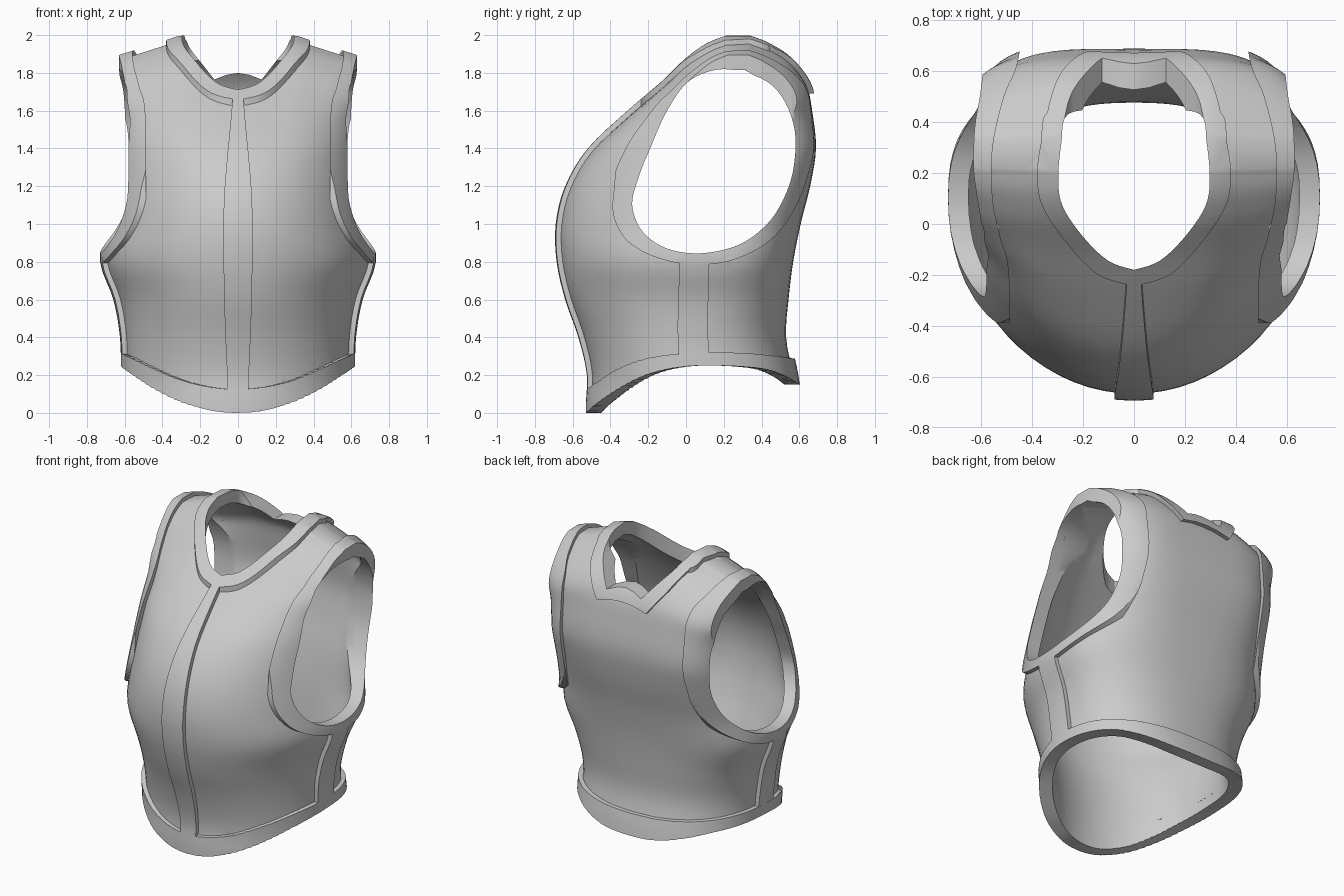
import bpy, bmesh, math
from mathutils import Vector

if "Cube" in bpy.data.objects:
    bpy.data.objects.remove(bpy.data.objects["Cube"])

# Torso sections: z, half width, front y, back y, centre y, front and back roundness
ROWS = [
    (-.25, .62, -.50, .62, .05, 2, 2.4), (0, .62, -.53, .62, .05, 2, 2.4),
    (.2, .62, -.525, .595, .05, 2, 2.4), (.4, .625, -.57, .557, .05, 2, 2.4),
    (.6, .66, -.64, .57, .08, 2, 2.5), (.8, .73, -.685, .595, .1, 2, 2.6),
    (1.0, .70, -.69, .635, .1, 2, 2.8), (1.2, .67, -.64, .685, .1, 2, 3.3),
    (1.4, .65, -.52, .715, .1, 2.1, 4), (1.6, .65, -.31, .695, .2, 2.7, 4),
    (1.75, .69, -.135, .66, .24, 3.4, 4), (1.88, .72, 0, .56, .27, 4, 4),
    (1.96, .74, .11, .44, .28, 4, 4), (2.0, .75, .21, .34, .28, 4, 4)]
N = 72
TRIM, PANEL, INNER = 0.0, -.027, -.08
cutters = []


def smooth(pts, closed=False, sub=5):
    """Catmull-Rom curve through points of any dimension."""
    n, out = len(pts), []
    for i in range(n if closed else n - 1):
        q = [pts[(i + k) % n] if closed else pts[min(max(i + k, 0), n - 1)] for k in (-1, 0, 1, 2)]
        for s in range(sub):
            t = s / sub
            out.append(tuple(.5 * (2 * b + (c - a) * t + (2 * a - 5 * b + 4 * c - d) * t * t
                                   + (3 * b - a - 3 * c + d) * t ** 3) for a, b, c, d in zip(*q)))
    return out if closed else out + [tuple(pts[-1])]


def both_sides(half):
    half = smooth(half)
    return half + [(-x, y) for x, y in reversed(half[1:-1])]


def add_torso(bm, off, inside):
    """Closed torso solid, its outline offset by off."""
    rows = smooth(ROWS, sub=4)
    m = len(rows)
    prof = [Vector((r[2], r[0])) for r in rows] + [Vector((r[3], r[0])) for r in reversed(rows)]
    moved = []
    for i, p in enumerate(prof):
        d = (prof[min(i + 1, 2 * m - 1)] - prof[max(i - 1, 0)]).normalized()
        moved.append(p + Vector((-d.y, d.x)) * off)
    rings = []
    for i, (z, a, yf, yb, yc, nf, nb) in enumerate(rows):
        (yf, zf), (yb, zb) = moved[i], moved[2 * m - 1 - i]
        if i == 0:
            zf = zb = z + (.08 if inside else 0)
        zm, a, ring = (zf + zb) / 2, a + off, []
        for k in range(N):
            c, s = math.cos(2 * math.pi * k / N), math.sin(2 * math.pi * k / N)
            n = nb if s > 0 else nf
            x = a * math.copysign(abs(c) ** (2 / n), c) if abs(c) > 1e-6 else 0
            w = abs(s) ** (2 / n) if abs(s) > 1e-6 else 0
            ye, ze = (yb, zb) if s > 0 else (yf, zf)
            zz = zm + (ze - zm) * w
            drop = .32 * max(0, abs(x) - .3) * min(1, max(0, (zz - 1.3) / .6))
            ring.append(bm.verts.new((x, yc + (ye - yc) * w, zz - drop)))
        rings.append(ring)
    faces = [bm.faces.new(rings[0])]
    for r0, r1 in zip(rings, rings[1:]):
        faces += [bm.faces.new((r0[k - 1], r0[k], r1[k], r1[k - 1])) for k in range(N)]
    top = rings[-1]
    for k in range(N // 2):
        vs = [top[k], top[k + 1], top[N - k - 1], top[(N - k) % N]]
        faces.append(bm.faces.new(list(dict.fromkeys(vs))))
    bmesh.ops.recalc_face_normals(bm, faces=faces)
    if inside:
        bmesh.ops.reverse_faces(bm, faces=faces)


def to_object(bm, name):
    me = bpy.data.meshes.new(name)
    bm.to_mesh(me)
    bm.free()
    ob = bpy.data.objects.new(name, me)
    bpy.context.collection.objects.link(ob)
    if name == "cutter":
        ob.hide_render = True
        cutters.append(ob)
    return ob


def shell(name, off):
    bm = bmesh.new()
    add_torso(bm, off, False)
    add_torso(bm, INNER, True)
    return to_object(bm, name)


def loft(rings):
    """Cutter from stacked rings with capped ends."""
    bm = bmesh.new()
    rings = [[bm.verts.new(p) for p in r] for r in rings]
    bm.faces.new(rings[0])
    bm.faces.new(rings[-1])
    for a, b in zip(rings, rings[1:]):
        for i in range(len(a)):
            bm.faces.new((a[i - 1], a[i], b[i], b[i - 1]))
    bmesh.ops.recalc_face_normals(bm, faces=bm.faces)
    return to_object(bm, "cutter")


def prism(pts, axis, lo, hi):
    return loft([[(*p[:axis], h, *p[axis:]) for p in pts] for h in (lo, hi)])


def hem(curve):
    """Cutter below a wavy hem, its height given as (front-to-back fraction, z)."""
    half = [(math.asin(max(-1, min(1, s))), z) for s, z in smooth(curve)]
    loop = [(math.cos(t), math.sin(t), z) for t, z in half]
    loop += [(-c, s, z) for c, s, z in reversed(loop[1:-1])]
    ring = lambda k, f: [(.62 * k * c, .05 + .57 * k * s, f(z)) for c, s, z in loop]
    return loft([ring(1.6, lambda z: -1), ring(1.6, lambda z: z), ring(.5, lambda z: z), ring(.3, lambda z: .2)])


def boolean(ob, keep=(), cut=(), join=()):
    ops = [(c, 'UNION') for c in join] + [(c, 'INTERSECT') for c in keep] + [(c, 'DIFFERENCE') for c in cut]
    for cutter, op in ops:
        mod = ob.modifiers.new("cut", 'BOOLEAN')
        mod.operation, mod.object, mod.solver = op, cutter, 'EXACT'
        bpy.context.view_layer.objects.active = ob
        bpy.ops.object.modifier_apply(modifier=mod.name)
    return ob


def mirrored(ob, name):
    bm = bmesh.new()
    bm.from_mesh(ob.data)
    for v in bm.verts:
        v.co.x *= -1
    bmesh.ops.reverse_faces(bm, faces=bm.faces)
    return to_object(bm, name)


# Arm opening, shoulder end and the wider area of the arm trim
arm_hole = prism(smooth([(-.285, 1.1), (-.25, 1.25), (-.19, 1.4), (-.1, 1.6), (.02, 1.76), (.2, 1.82),
                         (.4, 1.77), (.51, 1.67), (.575, 1.5), (.57, 1.3), (.52, 1.14), (.43, 1.0), (.28, .89),
                         (.08, .845), (-.1, .87), (-.23, .96)], True), 0, .36, 1.3)
arm_end = prism(smooth([(.62, -.6), (.59, -.15), (.595, -.03), (.615, .1), (.63, .22), (.625, .38), (.605, .5),
                        (.59, .62), (.57, .75)]) + [(1.3, .75), (1.3, -.6)], 2, 1.4, 2.3)
band = smooth([(.7, 1.4), (.61, 1.15), (.51, .98), (.4, .88), (.25, .81), (.1, .785), (-.05, .795),
               (-.2, .84), (-.32, .92), (-.385, 1.05), (-.38, 1.2), (-.36, 1.35), (-.3, 1.55), (-.25, 1.68)])
arm_big = prism(band + [(-.25, 2.2), (.9, 2.2), (.9, 1.4)], 0, .35, 1.2)
inner_line = prism(smooth([(.49, -.6), (.49, -.2), (.525, -.05), (.555, .1), (.555, .3), (.51, .5), (.46, .62),
                           (.43, .8)]) + [(1.3, .8), (1.3, -.6)], 2, .5, 2.15)
boolean(arm_big, [inner_line])
arms = [arm_big, mirrored(arm_big, "cutter")]
holes = [arm_hole, mirrored(arm_hole, "cutter")]

# Neck opening: cut from above, with a notch cut through the back
neck_hole = prism(both_sides([(0, -.18), (.1, -.145), (.2, -.05), (.28, .07), (.297, .18), (.285, .32),
                              (.26, .43), (.12, .45), (0, .45)]), 2, 1.5, 2.4)
notch = smooth([(.29, 2.03), (.26, 1.94), (.2, 1.86), (.125, 1.765)], sub=3) + [(.06, 1.79), (0, 1.8)]
neck_notch = prism(notch + [(-x, z) for x, z in reversed(notch[:-1])], 1, .4, .95)
neck_big = prism(both_sides([(0, -.245), (.14, -.2), (.26, -.08), (.36, .07), (.38, .2), (.365, .32),
                             (.338, .44), (.17, .46), (0, .46)]), 2, 1.45, 2.5)
dip = [(.36, 2.3), (.35, 2.03), (.338, 1.94), (.28, 1.83), (.18, 1.69), (.08, 1.715), (0, 1.72)]
boolean(neck_big, join=[prism(dip + [(-x, z) for x, z in reversed(dip[:-1])], 1, .42, 1)])

# Curved hem
hem_cut = hem([(-1, 0), (-.97, .015), (-.9, .05), (-.7, .13), (-.43, .205), (-.1, .245), (.26, .25),
               (.6, .235), (.8, .2), (.95, .16), (1, .15)])
hem_big = hem([(-1, .125), (-.97, .138), (-.9, .165), (-.7, .235), (-.43, .29), (-.1, .315), (.26, .32),
               (.6, .31), (1, .285)])

# Front and side strips
edge = smooth([(.055, -.1), (.055, .13), (.07, .5), (.077, .9), (.07, 1.2), (.03, 1.65), (.03, 1.8)])
front_area = prism(edge + [(-x, z) for x, z in reversed(edge)], 1, -1.1, .0)
side_pts = [(-.03, .1), (-.045, .45), (-.03, .95), (.125, .95), (.115, .45), (.13, .1)]
sides = [prism(side_pts, 0, *r) for r in ((.4, 1.1), (-1.1, -.4))]

# Raised trims
parts = [boolean(shell("hem_trim", TRIM), [hem_big], [hem_cut]),
         boolean(shell("neck_trim", TRIM), [neck_big], [neck_hole, neck_notch])]
arm = boolean(shell("arm_trim_right", TRIM), [arm_big], [arm_hole, arm_end])
side = boolean(shell("side_strip_right", TRIM), [sides[0]], [arm_big, hem_big])
front = boolean(shell("front_strip", TRIM), [front_area], [neck_big, hem_big])
parts += [arm, mirrored(arm, "arm_trim_left"), side, mirrored(side, "side_strip_left"), front]

# Recessed front and back panels
parts.append(boolean(shell("vest_panels", PANEL), [], arms + holes + [neck_big, hem_big, hem_cut, front_area] + sides))

for c in cutters:
    bpy.data.objects.remove(c)
for ob in parts:
    bpy.ops.object.select_all(action='DESELECT')
    ob.select_set(True)
    bpy.context.view_layer.objects.active = ob
    bpy.ops.object.shade_smooth_by_angle(angle=math.radians(30))
